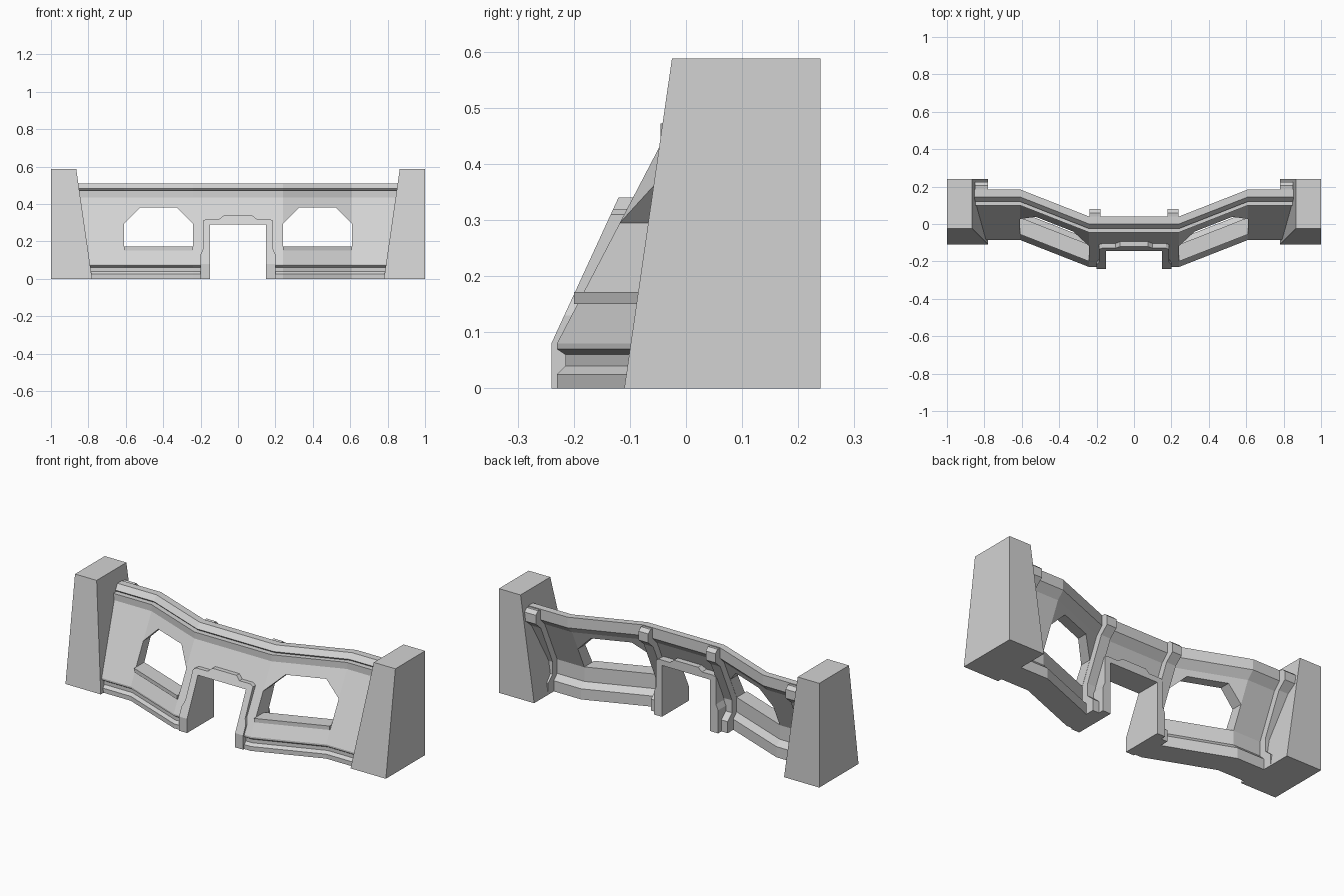
import bpy, bmesh

if "Cube" in bpy.data.objects:
    bpy.data.objects.remove(bpy.data.objects["Cube"], do_unlink=True)

grey = bpy.data.materials.new("concrete_grey")
grey.use_nodes = True
colour = (0.65, 0.65, 0.65, 1)
grey.diffuse_color = colour
grey.node_tree.nodes["Principled BSDF"].inputs["Base Color"].default_value = colour


def loft(name, sections, closed_path=False):
    """Skin a row of matching closed sections; cap the ends or join them."""
    bm = bmesh.new()
    rings = [[bm.verts.new(p) for p in s] for s in sections]
    pairs = list(zip(rings, rings[1:]))
    if closed_path:
        pairs.append((rings[-1], rings[0]))
    for a, b in pairs:
        for i in range(len(a)):
            j = (i + 1) % len(a)
            bm.faces.new((a[i], a[j], b[j], b[i]))
    if not closed_path:
        bm.faces.new(rings[0][::-1])
        bm.faces.new(rings[-1])
    bmesh.ops.recalc_face_normals(bm, faces=bm.faces)
    mesh = bpy.data.meshes.new(name)
    bm.to_mesh(mesh)
    bm.free()
    mesh.materials.append(grey)
    ob = bpy.data.objects.new(name, mesh)
    bpy.context.collection.objects.link(ob)
    return ob


# The wall swings back towards the end piers
BEND_IN, BEND_OUT, SETBACK = 0.24, 0.61, 0.145


def shift(x):
    t = (abs(x) - BEND_IN) / (BEND_OUT - BEND_IN)
    return SETBACK * min(max(t, 0), 1)


def sweep(name, profile, stations):
    return loft(name, [[(x, y + shift(x), z) for y, z in profile] for x in stations])


def prism(name, outline, y0, y1):
    return loft(name, [[(x, y, z) for x, z in outline] for y in (y0, y1)])


# Leaning wall with moulded base, grooved cap and back ledge
wall_profile = [
    (-0.23, 0), (-0.23, 0.025), (-0.215, 0.04), (-0.215, 0.06),
    (-0.23, 0.07), (-0.23, 0.08), (-0.045, 0.435), (-0.045, 0.472),
    (-0.015, 0.472), (-0.025, 0.482), (0, 0.51), (0.04, 0.51),
    (0.04, 0.45), (0, 0.41), (-0.11, 0.17), (-0.11, 0.09),
    (-0.08, 0.06), (-0.08, 0)]
wall = sweep("wall", wall_profile,
             (-0.86, -BEND_OUT, -BEND_IN, BEND_IN, BEND_OUT, 0.86))

# Window and doorway openings
cutters = [prism("doorway_cutter",
                 [(-0.17, -0.1), (0.17, -0.1), (0.17, 0.305), (-0.17, 0.305)], -0.5, 0.5)]
window = [(0.24, 0.16), (0.61, 0.16), (0.61, 0.295),
          (0.525, 0.38), (0.325, 0.38), (0.24, 0.295)]
for side in (-1, 1):
    cutters.append(prism("window_cutter", [(side * x, z) for x, z in window], -0.5, 0.5))
for cutter in cutters:
    cutter.hide_render = True
    cutter.hide_viewport = True
    cutter.display_type = 'WIRE'
    mod = wall.modifiers.new("opening", 'BOOLEAN')
    mod.operation = 'DIFFERENCE'
    mod.solver = 'EXACT'
    mod.object = cutter

# Bake the openings, then drop the cutters
bpy.context.view_layer.update()
baked = bpy.data.meshes.new_from_object(
    wall.evaluated_get(bpy.context.evaluated_depsgraph_get()))
wall.modifiers.clear()
wall.data = baked
for cutter in cutters:
    bpy.data.objects.remove(cutter, do_unlink=True)

# Doorway surround: leaning front, upright back
outer = [(0.2, 0), (0.2, 0.08), (0.2, 0.13), (0.187, 0.16),
         (0.187, 0.31), (0.17, 0.32), (0.1, 0.32), (0.075, 0.34)]
inner = [(0.15, 0), (0.15, 0.08), (0.15, 0.13), (0.15, 0.16),
         (0.15, 0.29), (0.14, 0.29), (0.1, 0.29), (0.075, 0.29)]


def front_y(z):
    return -0.24 + max(z - 0.08, 0) * 0.46


def both_halves(points):
    return points + [(-x, z) for x, z in reversed(points)]


loft("door_surround", [
    [(xo, front_y(zo), zo), (xi, front_y(zi), zi), (xi, 0, zi), (xo, 0, zo)]
    for (xo, zo), (xi, zi) in zip(both_halves(outer), both_halves(inner))])

# Ribs bracing the back of the wall
rib_profile = [
    (-0.15, 0), (-0.15, 0.1), (-0.04, 0.39), (0, 0.5), (0.06, 0.508),
    (0.08, 0.49), (0.08, 0.44), (0.035, 0.4), (-0.07, 0.17),
    (-0.07, 0.1), (-0.03, 0.065), (-0.03, 0)]
sill_profile = [(-0.2, 0.15), (-0.2, 0.172), (-0.11, 0.172), (-0.11, 0.15)]

for side, word in ((1, "left"), (-1, "right")):
    sweep(word + "_door_rib", rib_profile, (side * 0.18, side * 0.239))
    sweep(word + "_end_rib", rib_profile, (side * 0.78, side * 0.85))
    sweep(word + "_window_sill", sill_profile, (side * BEND_IN, side * BEND_OUT))

    # Tapered end pier: upright outside and back, leaning inside and front
    loft(word + "_pier", [
        [(side * x, y, z) for x, y in ((xi, yf), (1, yf), (1, 0.24), (xi, 0.24))]
        for xi, yf, z in ((0.78, -0.11, 0), (0.865, -0.025, 0.588))])
